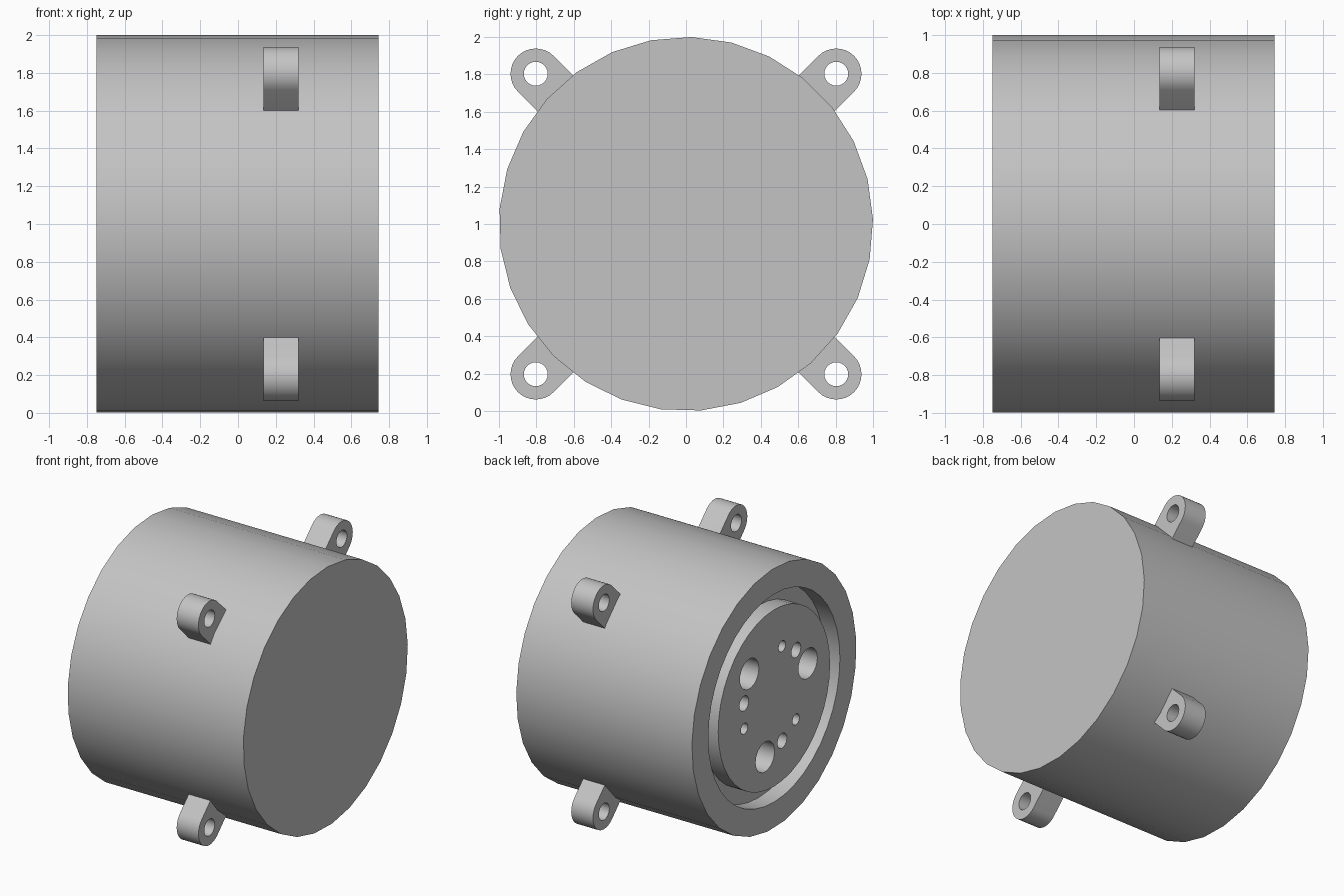
import bpy, bmesh
from math import cos, sin, pi, radians
from mathutils import Matrix

cube = bpy.data.objects.get("Cube")
if cube:
    bpy.data.objects.remove(cube)

BACK, FRONT = -0.75, 0.745        # ends of the drum along x
GROOVE_DEPTH, HOLE_DEPTH = 0.13, 0.3

grey = bpy.data.materials.new("light_grey")
grey.use_nodes = True
grey.diffuse_color = (0.55, 0.55, 0.55, 1)
grey.node_tree.nodes["Principled BSDF"].inputs["Base Color"].default_value = (0.55, 0.55, 0.55, 1)


def arc(radius, count, start=0.0, sweep=2 * pi, cy=0.0, cz=0.0):
    """Points (y, z) on a circle or arc."""
    return [(cy + radius * cos(start + sweep * i / count),
             cz + radius * sin(start + sweep * i / count)) for i in range(count)]


def prism(name, outline, x0, x1):
    """Extrude a (y, z) outline along x."""
    bm = bmesh.new()
    face = bm.faces.new([bm.verts.new((x0, y, z)) for y, z in outline])
    ext = bmesh.ops.extrude_face_region(bm, geom=[face])
    verts = [v for v in ext["geom"] if isinstance(v, bmesh.types.BMVert)]
    bmesh.ops.translate(bm, verts=verts, vec=(x1 - x0, 0, 0))
    return finish(name, bm)


def tube(name, r_in, r_out, x0, x1, sides):
    """Closed ring around the x axis."""
    bm = bmesh.new()
    loops = [[bm.verts.new((x, y, z)) for y, z in arc(r, sides)]
             for x, r in ((x0, r_in), (x0, r_out), (x1, r_out), (x1, r_in))]
    for k in range(4):
        a, b = loops[k], loops[(k + 1) % 4]
        for i in range(sides):
            j = (i + 1) % sides
            bm.faces.new((a[i], a[j], b[j], b[i]))
    return finish(name, bm)


def finish(name, bm):
    bmesh.ops.recalc_face_normals(bm, faces=bm.faces)
    mesh = bpy.data.meshes.new(name)
    bm.to_mesh(mesh)
    bm.free()
    mesh.materials.append(grey)
    obj = bpy.data.objects.new(name, mesh)
    bpy.context.collection.objects.link(obj)
    return obj


def select(obj):
    bpy.ops.object.select_all(action='DESELECT')
    obj.select_set(True)
    bpy.context.view_layer.objects.active = obj


def cut(obj, cutter):
    """Subtract the cutter and remove it."""
    cutter.hide_render = True
    select(obj)
    mod = obj.modifiers.new("cut", 'BOOLEAN')
    mod.operation, mod.solver, mod.object = 'DIFFERENCE', 'EXACT', cutter
    bpy.ops.object.modifier_apply(modifier=mod.name)
    bpy.data.objects.remove(cutter)


def smooth(obj):
    select(obj)
    bpy.ops.object.shade_smooth_by_angle(angle=radians(30))


# Drum with a ring groove in its -x end
body = prism("drum_body", arc(1.0, 29, radians(1.5)), BACK, FRONT)
cut(body, tube("groove_cutter", 0.68, 0.8, BACK - 0.1, BACK + GROOVE_DEPTH, 40))

# Three sets of socket holes: radius, distance from axis, first angle
for radius, dist, first in ((0.115, 0.425, 45), (0.057, 0.378, 15), (0.042, 0.375, 105)):
    for k in range(3):
        a = radians(first + 120 * k)
        cut(body, prism("hole_cutter", arc(radius, 24, cy=dist * cos(a), cz=dist * sin(a)),
                        BACK - 0.1, BACK + HOLE_DEPTH))
body.location.z = 1
smooth(body)

# Four mounting lugs with rounded ends and bolt holes
LUG_DIST, LUG_R = 1.136, 0.135
outline = arc(LUG_R, 16, -pi / 2, pi, cy=LUG_DIST) + [(LUG_DIST, LUG_R), (0.93, LUG_R), (0.93, -LUG_R)]
names = ("upper_back_lug", "upper_front_lug", "lower_front_lug", "lower_back_lug")
for k, name in enumerate(names):
    lug = prism(name, outline, 0.135, 0.32)
    cut(lug, prism("bolt_cutter", arc(0.064, 24, cy=LUG_DIST), 0, 0.5))
    lug.data.transform(Matrix.Rotation(radians(45 + 90 * k), 4, 'X'))
    lug.location.z = 1
    smooth(lug)
